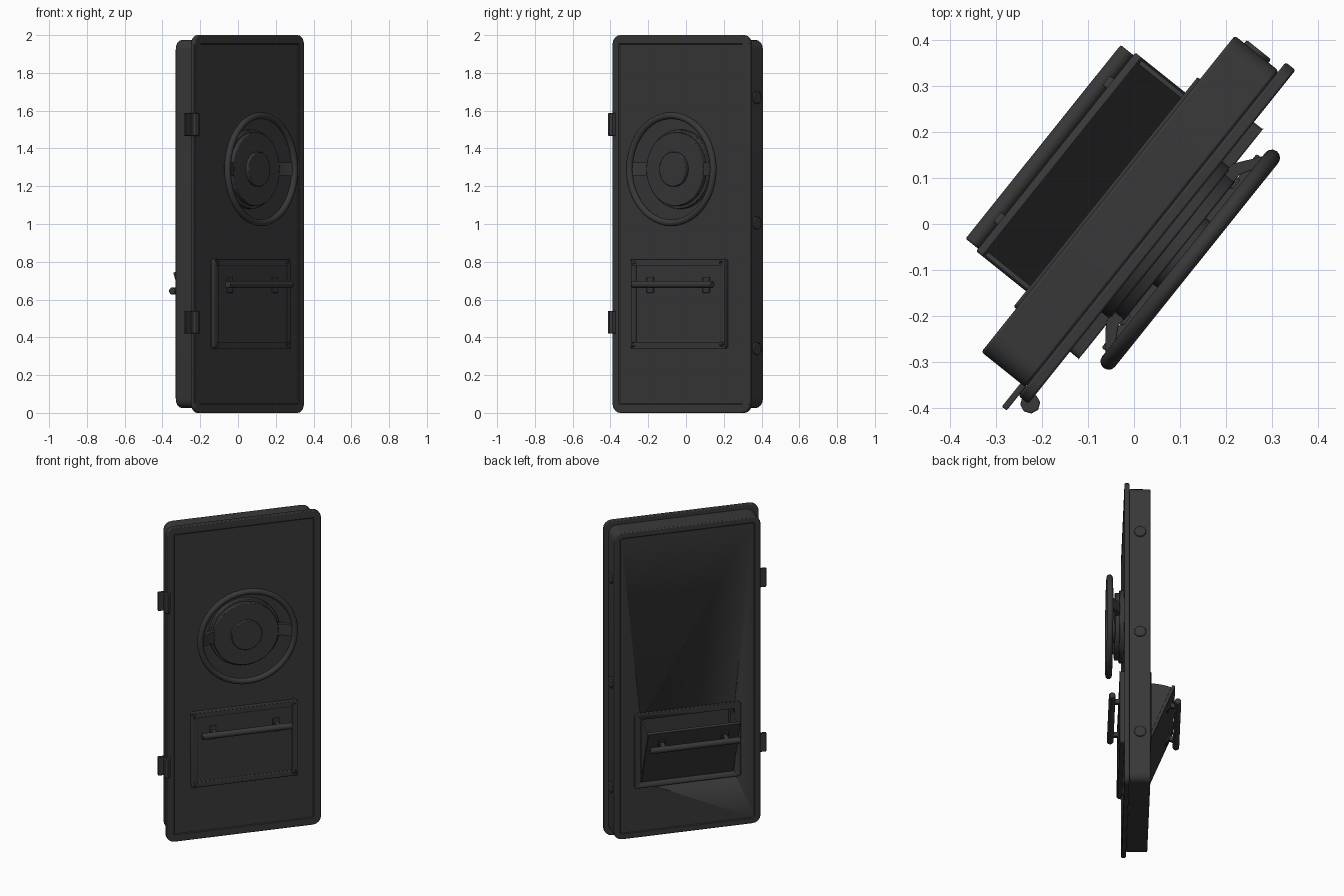
import bpy, bmesh, math
from mathutils import Matrix, Vector

if "Cube" in bpy.data.objects:
    bpy.data.objects.remove(bpy.data.objects["Cube"])

# Door is built facing -y, then turned about z
TURN = Matrix.Rotation(math.radians(51.3), 4, 'Z')
C = 0.016                      # door centre line
T = Matrix.Translation
mat = bpy.data.materials.new("dark_metal")
mat.diffuse_color = (0.04, 0.04, 0.04, 1)
mat.use_nodes = True
mat.node_tree.nodes["Principled BSDF"].inputs["Base Color"].default_value = mat.diffuse_color


def finish(name, bm, m=Matrix(), bevel=0.0, smooth=True):
    bmesh.ops.recalc_face_normals(bm, faces=bm.faces)
    bm.transform(TURN @ m)
    me = bpy.data.meshes.new(name)
    bm.to_mesh(me)
    bm.free()
    ob = bpy.data.objects.new(name, me)
    bpy.context.collection.objects.link(ob)
    me.materials.append(mat)
    if bevel:
        b = ob.modifiers.new("bevel", 'BEVEL')
        b.width, b.segments, b.limit_method = bevel, 2, 'ANGLE'
        b.angle_limit = math.radians(50)
    if smooth:
        bpy.ops.object.select_all(action='DESELECT')
        ob.select_set(True)
        bpy.context.view_layer.objects.active = ob
        bpy.ops.object.shade_smooth_by_angle(angle=math.radians(35))
    return ob


def plate(name, half, z0, z1, y0, y1, r=0.01, bevel=0.003, m=T((C, 0, 0)), inset=0, step=0, back=False):
    """Rounded upright panel, with an optional stepped inner field on one face."""
    bm = bmesh.new()
    vs = []
    for i, (sx, sz) in enumerate([(1, 1), (-1, 1), (-1, -1), (1, -1)]):
        cx, cz = sx * (half - r), (z1 - r if sz > 0 else z0 + r)
        for k in range(5):
            a = math.pi / 2 * (i + k / 4)
            vs.append(bm.verts.new((cx + r * math.cos(a), y0, cz + r * math.sin(a))))
    f = bm.faces.new(vs)
    ex = bmesh.ops.extrude_face_region(bm, geom=[f], use_keep_orig=True)
    for v in ex['geom']:
        if isinstance(v, bmesh.types.BMVert):
            v.co.y = y1
    bmesh.ops.recalc_face_normals(bm, faces=bm.faces)
    if inset:
        cap = [g for g in bm.faces if len(g.verts) > 4 and (g.normal.y > 0) == back]
        bmesh.ops.inset_region(bm, faces=cap, thickness=inset)
        bmesh.ops.inset_region(bm, faces=cap, thickness=0.005, depth=step)
    return finish(name, bm, m, bevel)


def box(name, lo, hi, m=Matrix(), bevel=0.003):
    bm = bmesh.new()
    lo, hi = Vector(lo), Vector(hi)
    bmesh.ops.create_cube(bm, size=1, matrix=T((lo + hi) / 2) @ Matrix.Diagonal((*(hi - lo), 1)))
    return finish(name, bm, m, bevel)


def cyl(name, p, q, r, seg=32, bevel=0.004, m=Matrix()):
    bm = bmesh.new()
    p, q = Vector(p), Vector(q)
    d = q - p
    bmesh.ops.create_cone(bm, cap_ends=True, segments=seg, radius1=r, radius2=r, depth=d.length,
                          matrix=T((p + q) / 2) @ d.to_track_quat('Z', 'Y').to_matrix().to_4x4())
    return finish(name, bm, m, bevel)


def cut(ob, cutter):
    b = ob.modifiers.new("opening", 'BOOLEAN')
    b.object, b.operation, b.solver = cutter, 'DIFFERENCE', 'EXACT'
    cutter.hide_render = True
    cutter.hide_viewport = True
    cutter.display_type = 'WIRE'


# Door slab and front flange
body = plate("door_body", 0.441, 0.025, 1.975, -0.0375, 0.085, 0.05, 0.006, inset=0.035, step=-0.004, back=True)
plate("door_front", 0.465, 0, 2, -0.065, -0.0375, 0.05, 0.005, inset=0.045, step=-0.004)

# Hatch frames, with an opening in the back
plate("front_hatch_frame", 0.32, 0.34, 0.815, -0.09, -0.06, 0.015, 0.004, inset=0.035, step=-0.008)
back_frame = plate("back_hatch_frame", 0.32, 0.34, 0.815, 0.075, 0.092, 0.015)
opening = plate("opening_cutter", 0.28, 0.375, 0.775, -0.03, 0.2, 0.008, 0)
cut(body, opening)
cut(back_frame, opening)


# Hatch pull bars: closed in front, tilted out at the back
def handle(name, m):
    cyl(name + "_bar", (-0.27, -0.05, 0.31), (0.27, -0.05, 0.31), 0.019, 16, m=m)
    for s in (-1, 1):
        x = s * 0.19
        box(name + "_post", (x - 0.013, -0.05, 0.295), (x + 0.013, 0.002, 0.325), m)
        box(name + "_foot", (x - 0.022, -0.008, 0.265), (x + 0.022, 0.002, 0.35), m)


tilt = math.radians(21.5)
flap_m = T((C, 0.087, 0.375)) @ Matrix.Rotation(-tilt, 4, 'X') @ Matrix.Rotation(math.pi, 4, 'Z')
handle("front_handle", T((C, -0.082, 0.37)))
handle("back_handle", flap_m)
plate("bin_flap", 0.277, 0, 0.395, 0, 0.018, 0.006, 0.002, m=flap_m)

# Fan-shaped bin sides
for s in (-1, 1):
    bm = bmesh.new()
    arc = [(0, 0)] + [(0.385 * math.sin(tilt * k / 6), 0.385 * math.cos(tilt * k / 6)) for k in range(7)]
    f = bm.faces.new([bm.verts.new((s * 0.262, y, z)) for y, z in arc])
    ex = bmesh.ops.extrude_face_region(bm, geom=[f], use_keep_orig=True)
    bmesh.ops.translate(bm, vec=(s * 0.01, 0, 0),
                        verts=[v for v in ex['geom'] if isinstance(v, bmesh.types.BMVert)])
    finish("bin_side", bm, T((C, 0.072, 0.375)))

# Hand wheel: stepped hub, rim and two sloping spokes
ZW = 1.29
for name, r, y0, y1 in (("hub_base", 0.21, -0.055, -0.088), ("hub_disc", 0.195, -0.08, -0.114),
                        ("hub_cap", 0.092, -0.11, -0.134)):
    cyl(name, (C, y0, ZW), (C, y1, ZW), r, 48)

bm = bmesh.new()
N, K, R, r = 48, 12, 0.284, 0.018
ring = [[bm.verts.new(((R + r * math.cos(b)) * math.cos(a), r * math.sin(b), (R + r * math.cos(b)) * math.sin(a)))
         for b in [2 * math.pi * j / K for j in range(K)]] for a in [2 * math.pi * i / N for i in range(N)]]
for i in range(N):
    for j in range(K):
        i2, j2 = (i + 1) % N, (j + 1) % K
        bm.faces.new((ring[i][j], ring[i2][j], ring[i2][j2], ring[i][j2]))
finish("wheel_rim", bm, T((C, -0.144, ZW)))

for s in (-1, 1):
    bm = bmesh.new()
    prof = [(0.17, -0.085), (0.22, -0.085), (0.285, -0.135), (0.275, -0.148), (0.21, -0.112), (0.17, -0.112)]
    f = bm.faces.new([bm.verts.new((s * x, y, -0.036)) for x, y in prof])
    ex = bmesh.ops.extrude_face_region(bm, geom=[f], use_keep_orig=True)
    bmesh.ops.translate(bm, vec=(0, 0, 0.072), verts=[v for v in ex['geom'] if isinstance(v, bmesh.types.BMVert)])
    finish("wheel_spoke", bm, T((C, 0, ZW)), 0.002)

# Lock bolts on the free edge
for z in (0.34, 1.005, 1.67):
    cyl("lock_bolt", (0.44, 0.025, z), (0.466, 0.025, z), 0.034, 24)

# Hinges
for z in (0.48, 1.527):
    cyl("hinge_barrel", (-0.446, -0.068, z - 0.06), (-0.446, -0.068, z + 0.06), 0.022, 8, 0.003)
    box("hinge_leaf", (-0.49, -0.0375, z - 0.06), (-0.42, -0.024, z + 0.06))
